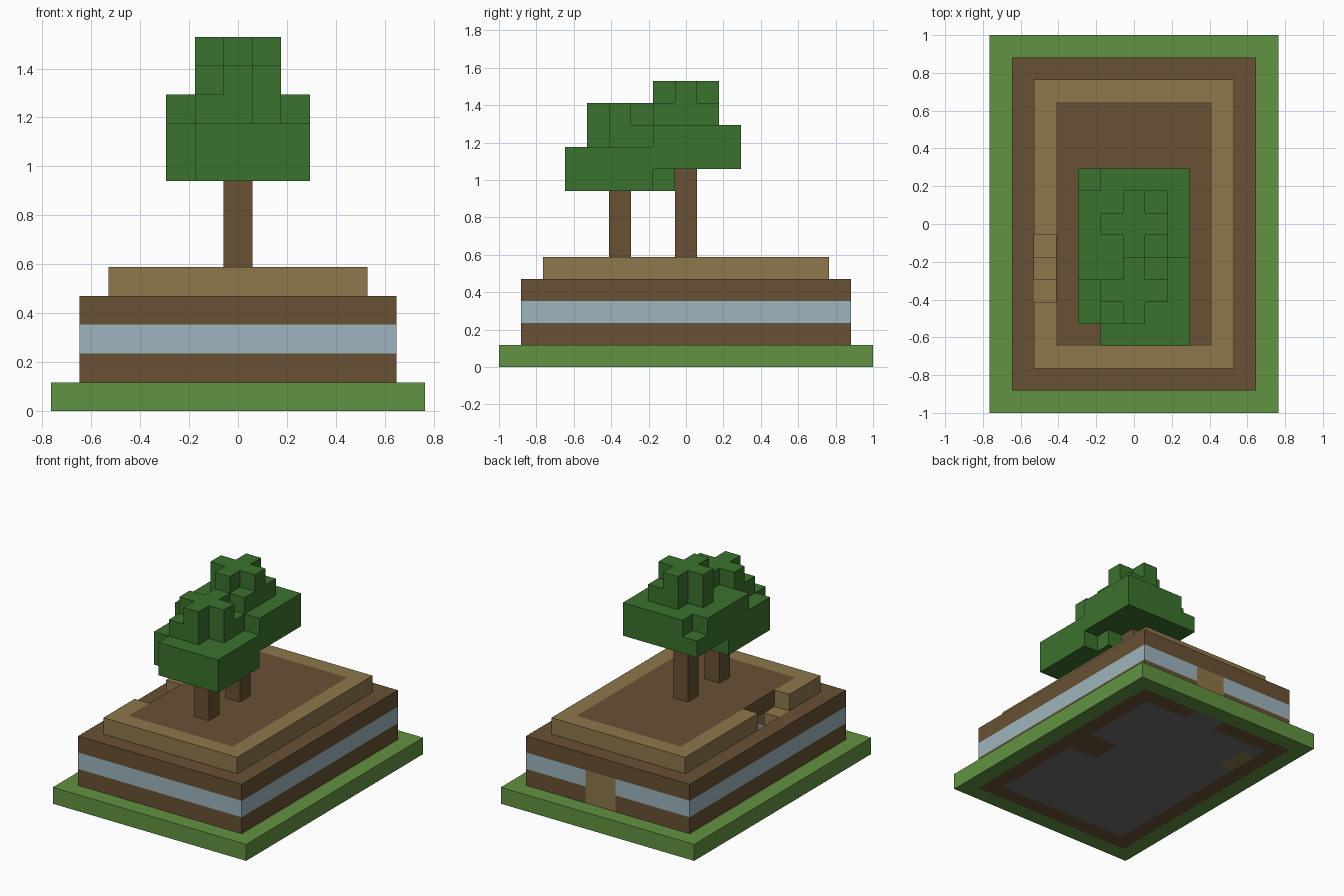
import bpy, bmesh
from math import radians
from mathutils import Vector

U = 2 / 17                      # edge length of one block
SIZE_X, SIZE_Y = 13, 17         # footprint in blocks

if "Cube" in bpy.data.objects:
    bpy.data.objects.remove(bpy.data.objects["Cube"], do_unlink=True)


def material(name, rgb):
    linear = [((c / 255 + 0.055) / 1.055) ** 2.4 for c in rgb] + [1]
    mat = bpy.data.materials.new(name)
    mat.use_nodes = True
    mat.diffuse_color = linear
    mat.node_tree.nodes["Principled BSDF"].inputs["Base Color"].default_value = linear
    return mat


LEAF = material("leaf green", (59, 113, 46))
GRASS = material("grass green", (97, 146, 65))
WOOD = material("dark wood", (104, 81, 52))
PLANK = material("light plank", (142, 119, 75))
GLASS = material("pale glass", (157, 181, 189))
STONE = material("grey stone", (110, 110, 110))


def block(x, y, z):
    """Cells in inclusive ranges given as (first, last)."""
    return {(i, j, k) for i in range(x[0], x[1] + 1)
            for j in range(y[0], y[1] + 1) for k in range(z[0], z[1] + 1)}


def ring(inset, z):
    def slab(n):
        return block((n, SIZE_X - 1 - n), (n, SIZE_Y - 1 - n), z)
    return slab(inset) - slab(inset + 1)


def column(x, y, z):
    return block((x, x), (y, y), z)


def canopy(x, y, z):
    """Two broad layers, a square layer and a cross on top."""
    cross = block((x - 1, x + 1), (y, y), (z + 2, z + 3))
    cross |= block((x, x), (y - 1, y + 1), (z + 2, z + 3))
    return block((x - 2, x + 2), (y - 2, y + 2), (z, z + 1)) | cross


parts = {}

# Ground layer: lawn, foundation and floor with inlaid patches
doorway = block((6, 7), (15, 15), (0, 0))
bench = block((9, 10), (8, 9), (0, 0))
inlay = block((2, 2), (12, 13), (0, 0))
parts["lawn"] = (GRASS, ring(0, (0, 0)))
parts["foundation"] = (WOOD, ring(1, (0, 0)) - doorway)
parts["floor_patch"] = (WOOD, bench)
parts["floor_plank"] = (PLANK, inlay)
parts["floor"] = (STONE, (block((2, 10), (2, 14), (0, 0)) | doorway) - bench - inlay)

# Walls with a window band and a back door
door = block((6, 7), (15, 15), (1, 2))
parts["back_door"] = (PLANK, door)
parts["lower_wall"] = (WOOD, ring(1, (1, 1)) - door)
parts["window_band"] = (GLASS, ring(1, (2, 2)) - door)
parts["upper_wall"] = (WOOD, ring(1, (3, 3)))

# Flat roof with a stair opening at one edge
parts["roof_rim"] = (PLANK, ring(2, (4, 4)) - block((2, 2), (5, 7), (4, 4)))
parts["roof_deck"] = (WOOD, block((3, 9), (3, 13), (4, 4)))
parts["stairs"] = (PLANK, set().union(*(column(2, 8 - n, (1, n)) for n in (1, 2, 3))))

# Two trees on the roof, with uneven leaf corners
front_leaves = canopy(6, 5, 8) | {(5, 4, 10)}
front_leaves -= column(4, 3, (8, 9)) | {(8, 7, 8)}
back_leaves = canopy(6, 8, 9) | column(7, 7, (11, 11)) | column(7, 9, (11, 11))
back_leaves -= {(4, 10, 10), (8, 6, 10)}
parts["front_trunk"] = (WOOD, column(6, 5, (5, 7)))
parts["back_trunk"] = (WOOD, column(6, 8, (5, 8)) - front_leaves)
parts["front_canopy"] = (LEAF, front_leaves)
parts["back_canopy"] = (LEAF, back_leaves - front_leaves - column(6, 8, (5, 8)))

occupied = set().union(*(cells for _, cells in parts.values()))


def build(name, mat, cells):
    """Mesh the exposed sides of a set of cells."""
    bm = bmesh.new()
    for cell in cells:
        centre = Vector(cell) + Vector((0.5, 0.5, 0.5))
        for axis in range(3):
            for sign in (-1, 1):
                step = Vector((0, 0, 0))
                step[axis] = sign
                if tuple(int(c + s) for c, s in zip(cell, step)) in occupied:
                    continue
                a = Vector((0, 0, 0))
                a[(axis + 1) % 3] = 0.5
                b = step.cross(a)
                mid = centre + step / 2
                corners = (mid - a - b, mid + a - b, mid + a + b, mid - a + b)
                bm.faces.new([bm.verts.new(
                    ((p.x - SIZE_X / 2) * U, (p.y - SIZE_Y / 2) * U, p.z * U))
                    for p in corners])
    bmesh.ops.remove_doubles(bm, verts=bm.verts, dist=U / 100)
    bmesh.ops.dissolve_limit(bm, angle_limit=radians(1), verts=bm.verts, edges=bm.edges)
    mesh = bpy.data.meshes.new(name)
    bm.to_mesh(mesh)
    bm.free()
    mesh.materials.append(mat)
    bpy.context.collection.objects.link(bpy.data.objects.new(name, mesh))


for part, (mat, cells) in parts.items():
    build(part, mat, cells)
